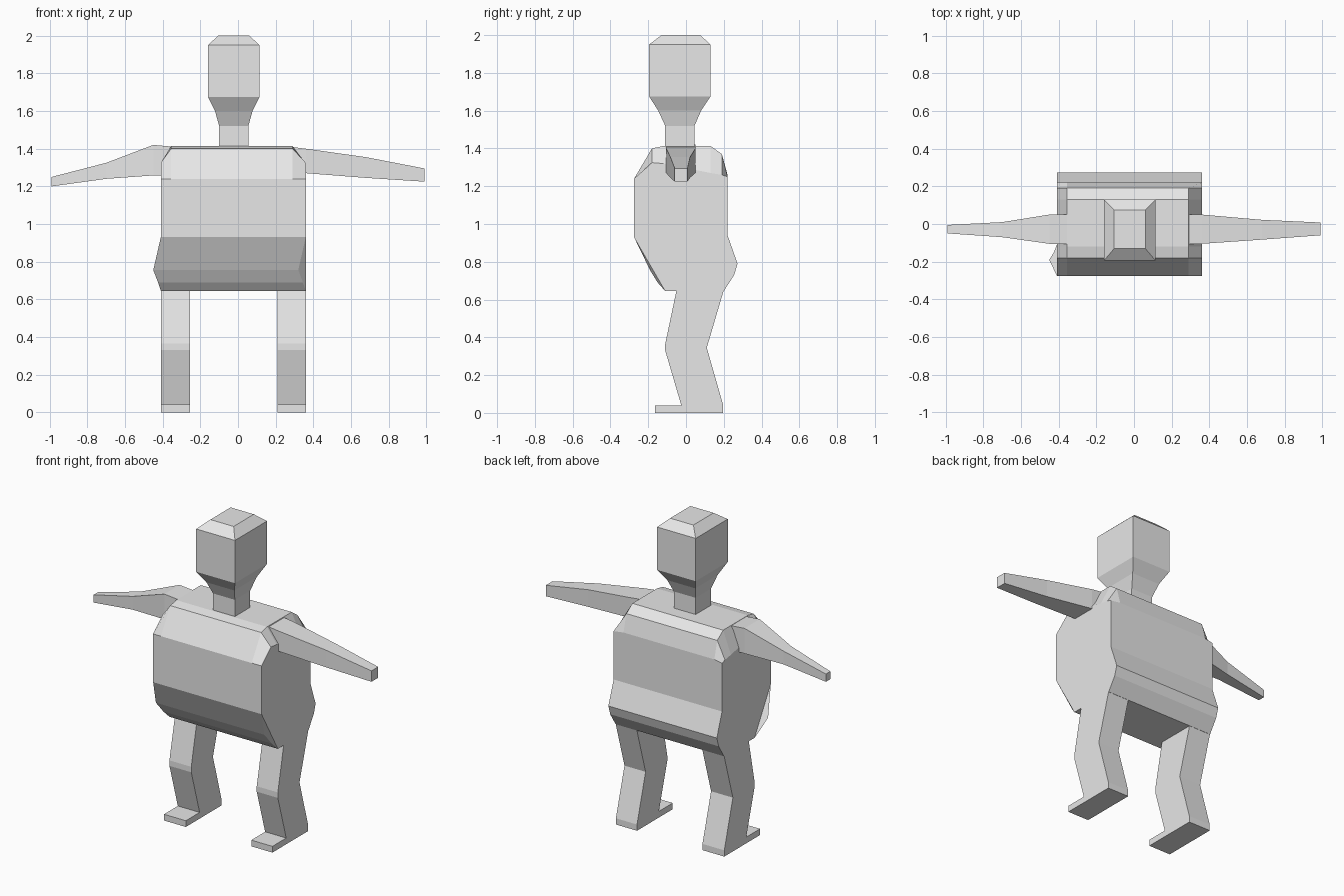
import bpy, bmesh

skin = bpy.data.materials.new("light grey")
skin.diffuse_color = (0.8, 0.8, 0.8, 1)


def loft(name, rings, chin=0):
    """Join equal-length rings into a closed flat-shaded solid.
    chin: number of leading ring points split off each end cap."""
    bm = bmesh.new()
    vs = [[bm.verts.new(p) for p in ring] for ring in rings]
    n = len(vs[0])
    for a, b in zip(vs, vs[1:]):
        for i in range(n):
            j = (i + 1) % n
            bm.faces.new((a[i], a[j], b[j], b[i]))
    for cap in (vs[0], vs[-1]):
        if chin:
            bm.faces.new(cap[:chin])
            bm.faces.new(cap[chin - 1:] + cap[:1])
        else:
            bm.faces.new(cap)
    bmesh.ops.recalc_face_normals(bm, faces=bm.faces)
    me = bpy.data.meshes.new(name)
    bm.to_mesh(me)
    bm.free()
    me.materials.append(skin)
    ob = bpy.data.objects.new(name, me)
    bpy.context.collection.objects.link(ob)
    return ob


# Torso: side profile (y, z), lowered shoulder height at the ends, sideways shift
profile = [
    (-0.11, 0.645, 0.645, 0), (-0.15, 0.69, 0.69, -0.015),
    (-0.19, 0.755, 0.755, -0.04), (-0.275, 0.93, 0.93, 0),
    (-0.275, 1.24, 1.24, 0), (-0.18, 1.40, 1.325, 0), (-0.12, 1.413, 1.32, 0),
    (0.13, 1.413, 1.27, 0), (0.19, 1.37, 1.26, 0), (0.22, 1.26, 1.25, 0),
    (0.22, 0.94, 0.94, 0), (0.273, 0.79, 0.79, 0), (0.255, 0.73, 0.73, 0),
    (0.20, 0.645, 0.645, 0),
]
torso = []
for x, end in ((-0.41, True), (-0.355, False), (0.29, False), (0.36, True)):
    torso.append([(x + s, y, ze if end else z) for y, z, ze, s in profile])
loft("torso", torso, chin=4)

# Head and neck: z, x range, y range
head = [
    (1.39, -0.10, 0.055, -0.11, 0.045),
    (1.52, -0.10, 0.055, -0.11, 0.045),
    (1.60, -0.122, 0.077, -0.147, 0.08),
    (1.675, -0.16, 0.115, -0.195, 0.13),
    (1.95, -0.16, 0.115, -0.195, 0.13),
    (2.00, -0.105, 0.06, -0.13, 0.075),
]
loft("head", [[(a, c, z), (b, c, z), (b, d, z), (a, d, z)]
              for z, a, b, c, d in head])

# Arms: x, y range, z range
arms = {
    "right_arm": [(0.28, -0.105, 0.05, 1.27, 1.41), (0.36, -0.105, 0.05, 1.27, 1.40),
                  (0.68, -0.083, 0.022, 1.245, 1.355), (0.99, -0.06, 0.008, 1.225, 1.295)],
    "left_arm": [(-0.34, -0.105, 0.05, 1.255, 1.41), (-0.45, -0.105, 0.05, 1.258, 1.42),
                 (-0.70, -0.07, 0.01, 1.24, 1.325), (-0.99, -0.05, -0.005, 1.20, 1.25)],
}
for name, secs in arms.items():
    loft(name, [[(x, a, c), (x, b, c), (x, b, d), (x, a, d)]
                for x, a, b, c, d in secs])

# Legs with feet: one side profile (y, z) extruded across each leg
leg = [(-0.05, 0.65), (-0.11, 0.365), (-0.11, 0.33), (-0.025, 0.04),
       (-0.165, 0.04), (-0.165, 0.0), (0.197, 0.0), (0.197, 0.04),
       (0.11, 0.345), (0.20, 0.65)]
for name, x0, x1 in (("left_leg", -0.41, -0.255), ("right_leg", 0.21, 0.36)):
    loft(name, [[(x, y, z) for y, z in leg] for x in (x0, x1)])
